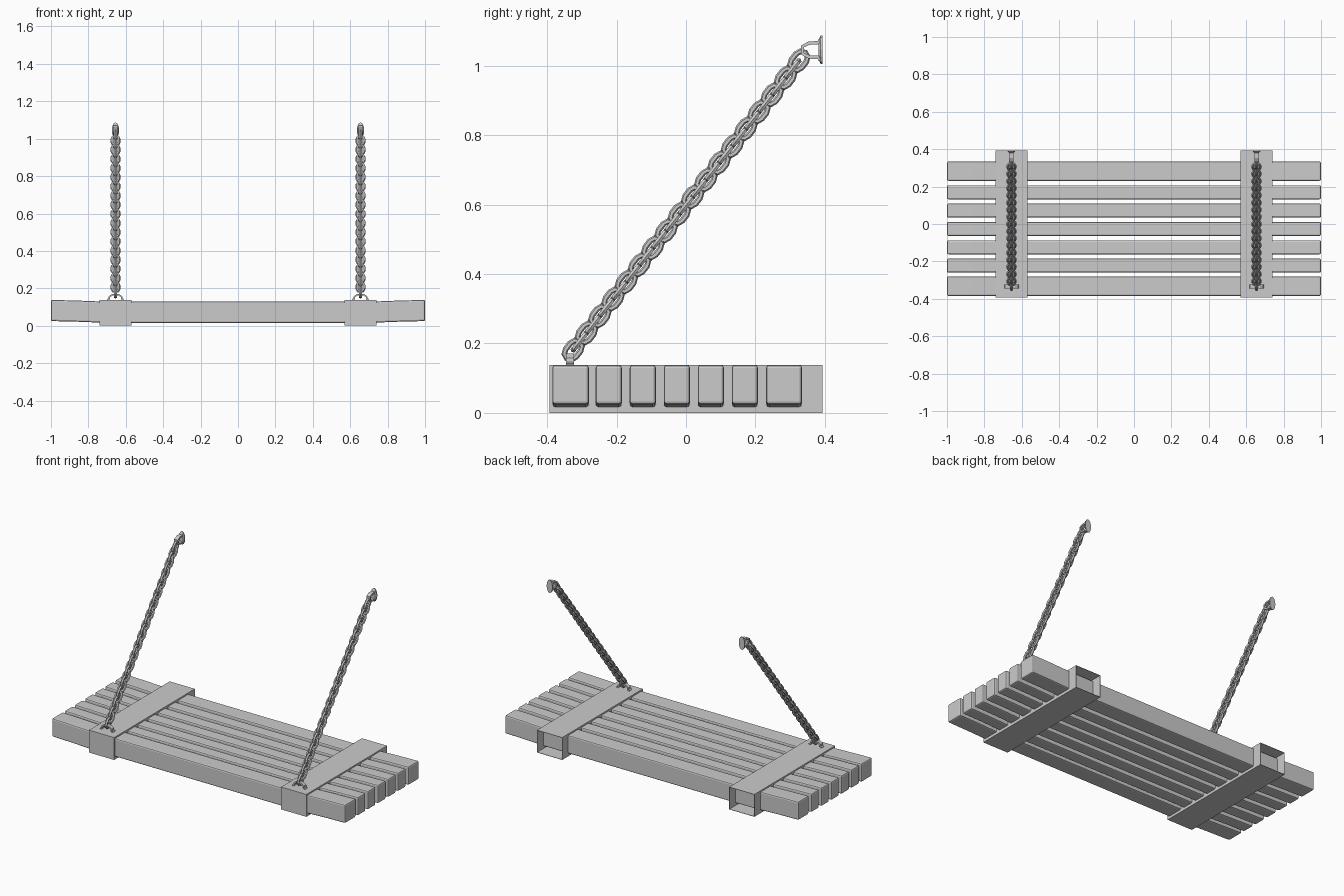
import bpy, bmesh, math
from mathutils import Vector, Matrix

if "Cube" in bpy.data.objects:
    bpy.data.objects.remove(bpy.data.objects["Cube"])

CX = 0.655  # bracket and chain offset from the centre


def finish(name, bm):
    bmesh.ops.recalc_face_normals(bm, faces=bm.faces)
    me = bpy.data.meshes.new(name)
    bm.to_mesh(me)
    bm.free()
    ob = bpy.data.objects.new(name, me)
    bpy.context.collection.objects.link(ob)
    return ob


def box(bm, x0, x1, y0, y1, z0, z1):
    m = Matrix.Translation(((x0 + x1) / 2, (y0 + y1) / 2, (z0 + z1) / 2)) @ \
        Matrix.Diagonal((x1 - x0, y1 - y0, z1 - z0, 1))
    return bmesh.ops.create_cube(bm, size=1, matrix=m)['verts']


def loft(bm, rings, closed):
    """Skin a list of equal-sized point rings."""
    vs = [[bm.verts.new(p) for p in r] for r in rings]
    n, k = len(vs), len(vs[0])
    for i in range(n if closed else n - 1):
        a, b = vs[i], vs[(i + 1) % n]
        for j in range(k):
            bm.faces.new((a[j], a[(j + 1) % k], b[(j + 1) % k], b[j]))
    if not closed:
        bm.faces.new(vs[0])
        bm.faces.new(vs[-1][::-1])


# Seat slats, ends curving up slightly
slats = [(-0.385, -0.28), (-0.26, -0.185), (-0.162, -0.087), (-0.064, 0.011),
         (0.034, 0.109), (0.132, 0.207), (0.231, 0.334)]
for i, (y0, y1) in enumerate(slats):
    bm = bmesh.new()
    rings = []
    for x, dz in [(-1, .009), (-.87, .006), (-.74, .001), (-.57, 0),
                  (.57, 0), (.74, .001), (.87, .006), (1, .009)]:
        rings.append([(x, y0, .016 + dz), (x, y1, .016 + dz),
                      (x, y1, .129 + dz), (x, y0, .129 + dz)])
    loft(bm, rings, False)
    ob = finish(f"seat_slat_{i + 1}", bm)
    bev = ob.modifiers.new("rounded_edges", 'BEVEL')
    bev.width = 0.008
    bev.segments = 2
    bev.limit_method = 'ANGLE'
    bev.angle_limit = math.radians(40)


def bracket(side):
    """Sleeve round the slats, open at the back."""
    bm = bmesh.new()
    c = side * CX
    box(bm, c - .086, c + .086, -.393, .393, 0, .138)
    bm.faces.ensure_lookup_table()
    back = max(bm.faces, key=lambda f: f.calc_center_median().y)
    bmesh.ops.delete(bm, geom=[back], context='FACES_ONLY')
    ob = finish("sleeve_bracket", bm)
    sol = ob.modifiers.new("sheet", 'SOLIDIFY')
    sol.thickness = 0.003
    sol.offset = -1


def chain(side):
    """Alternating stadium-shaped links."""
    a, b = Vector((side * CX, -.325, .181)), Vector((side * CX, .325, 1.014))
    d = (b - a).normalized()
    xax = Vector((1, 0, 0))
    flat = d.cross(xax)
    count, r, half, straight = 35, .0085, .0185, .0115
    bm = bmesh.new()
    for i in range(count):
        c = a.lerp(b, i / (count - 1))
        w = flat if i % 2 == 0 else xax
        n = d.cross(w)
        rings = []
        for end in (1, -1):
            for k in range(5):
                t = math.radians(-90 + 45 * k) + (0 if end == 1 else math.pi)
                out = d * math.cos(t) + w * math.sin(t)
                p = c + d * straight * end + out * half
                rings.append([p + out * r * math.cos(q) + n * r * math.sin(q)
                              for q in [j * math.pi / 3 for j in range(6)]])
        loft(bm, rings, True)
    finish("chain", bm)


def staple(name, profile, thick, width, place):
    """Bent strap following a (side, height) profile."""
    bm = bmesh.new()
    pts = [Vector(p) for p in profile]
    rings = []
    for i, p in enumerate(pts):
        t = (pts[min(i + 1, len(pts) - 1)] - pts[max(i - 1, 0)]).normalized()
        n = Vector((-t.y, t.x)) * thick / 2
        rings.append([place @ Vector((q.x, y, q.y)) for q, y in
                      ((p + n, -width / 2), (p + n, width / 2),
                       (p - n, width / 2), (p - n, -width / 2))])
    loft(bm, rings, False)
    return finish(name, bm)


def arch(foot, half, h):
    left = [(-foot, .002), (-half, .007), (-half * .95, h * .65), (-half * .5, h)]
    return left + [(-x, z) for x, z in left[::-1]]


for s in (-1, 1):
    bracket(s)
    chain(s)
    # Low eye on the sleeve
    staple("seat_eye", arch(.043, .034, .029), .009, .022,
           Matrix.Translation((s * CX, -.334, .137)))
    # Wall eye: same strap turned to point forward, with a flared plate
    turn = Matrix(((0, 1, 0, 0), (0, 0, -1, 0), (1, 0, 0, 0), (0, 0, 0, 1)))
    at = Matrix.Translation((s * CX, .388, 1.045))
    staple("wall_eye", arch(.03, .021, .052), .01, .024, at @ turn)
    bm = bmesh.new()
    rings = []
    for y, k in ((.393, 1), (.388, 1), (.381, .68)):
        rings.append([(s * CX + .02 * k * math.cos(q), y, 1.046 + .041 * k * math.sin(q))
                      for q in [j * math.pi / 6 for j in range(12)]])
    loft(bm, rings, False)
    finish("wall_plate", bm)
